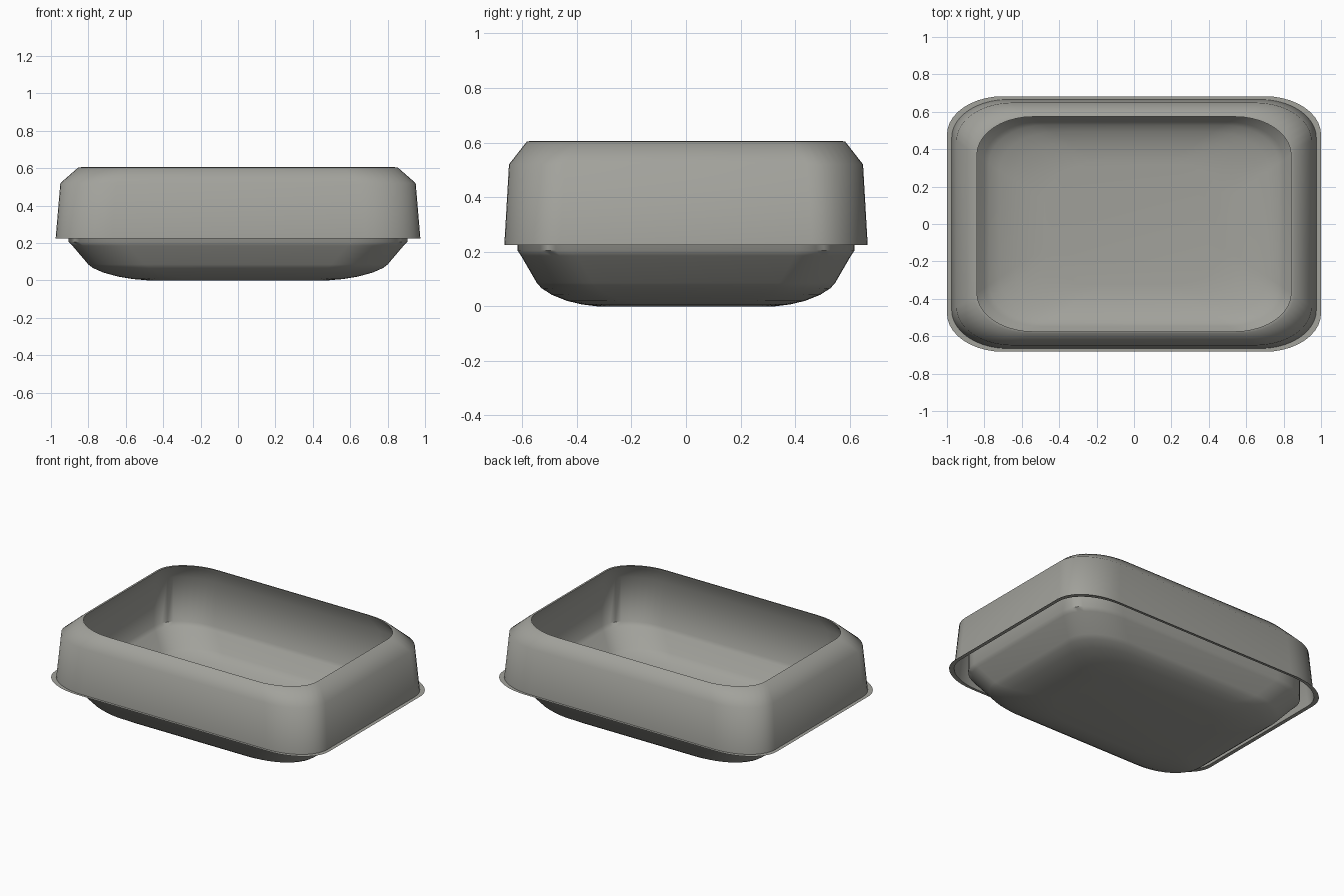
import bpy, bmesh, math

if "Cube" in bpy.data.objects:
    bpy.data.objects.remove(bpy.data.objects["Cube"])

RATIO = 0.683   # depth relative to width
CORNER = 0.30   # corner radius measured along x
STEPS = 10      # segments per corner

grey = bpy.data.materials.new("warm grey")
grey.diffuse_color = (0.36, 0.36, 0.33, 1)
grey.use_nodes = True
grey.node_tree.nodes["Principled BSDF"].inputs["Base Color"].default_value = grey.diffuse_color


def ring(bm, half, z):
    """Rounded rectangle loop, squashed in y."""
    verts = []
    r = CORNER
    for k, (sx, sy) in enumerate([(1, 1), (-1, 1), (-1, -1), (1, -1)]):
        for i in range(STEPS + 1):
            a = (k + i / STEPS) * math.pi / 2
            x = sx * (half - r) + r * math.cos(a)
            y = sy * (half - r) + r * math.sin(a)
            verts.append(bm.verts.new((x, y * RATIO, z)))
    return verts


def loft(name, profile, cap=False):
    """Skin the rings of a (half width, height) profile."""
    bm = bmesh.new()
    rings = [ring(bm, h, z) for h, z in profile]
    n = len(rings[0])
    for a, b in zip(rings, rings[1:]):
        for i in range(n):
            j = (i + 1) % n
            bm.faces.new((a[i], a[j], b[j], b[i]))
    if cap:
        bm.faces.new(rings[-1])
    me = bpy.data.meshes.new(name)
    bm.to_mesh(me)
    bm.free()
    me.materials.append(grey)
    ob = bpy.data.objects.new(name, me)
    bpy.context.collection.objects.link(ob)
    bpy.ops.object.select_all(action='DESELECT')
    ob.select_set(True)
    bpy.context.view_layer.objects.active = ob
    bpy.ops.object.shade_smooth_by_angle(angle=math.radians(50))
    return ob


# outer skirt with thin flange, chamfered shoulder and flat rim
loft("outer_skirt", [(1.0, 0.225), (0.975, 0.225), (0.95, 0.52),
                     (0.855, 0.603), (0.84, 0.605)])

# basin hanging from the rim, with sloped sides and a dished floor
loft("basin", [(0.84, 0.605), (0.85, 0.585), (0.905, 0.50), (0.905, 0.205),
               (0.885, 0.185), (0.80, 0.085), (0.775, 0.066), (0.72, 0.042),
               (0.64, 0.020), (0.56, 0.007), (0.48, 0.0)], cap=True)
